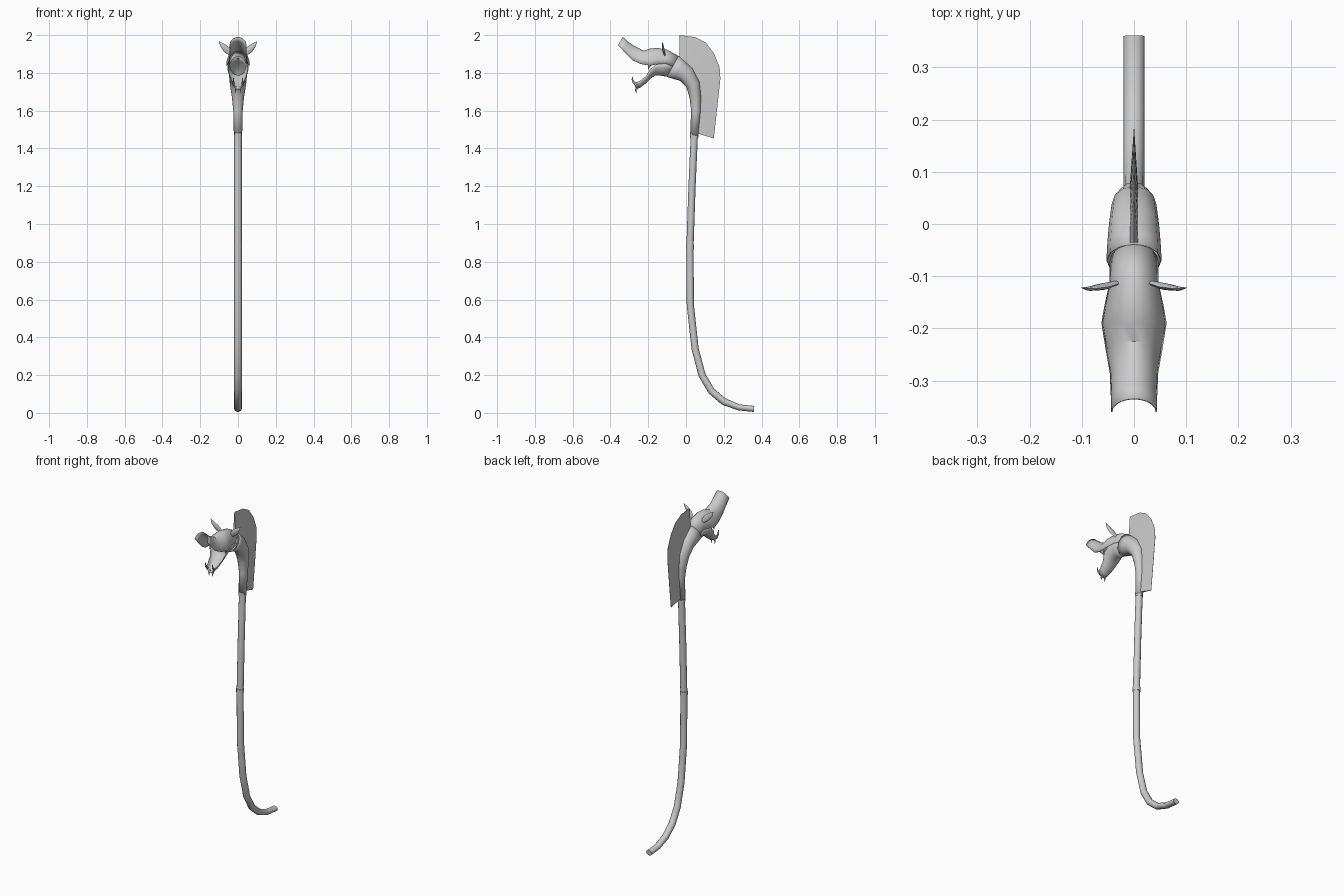
import bpy, bmesh, math
from mathutils import Vector


def finish(name, rings, closed=True, caps=(), thickness=0.0, angle=40):
    """Skin a list of point rings into one object."""
    bm = bmesh.new()
    vs = [[bm.verts.new(p) for p in ring] for ring in rings]
    n = len(rings[0])
    for a, b in zip(vs, vs[1:]):
        for i in range(n if closed else n - 1):
            j = (i + 1) % n
            bm.faces.new((a[i], a[j], b[j], b[i]))
    for c in caps:
        bm.faces.new(vs[c])
    bmesh.ops.remove_doubles(bm, verts=bm.verts, dist=1e-5)
    bmesh.ops.recalc_face_normals(bm, faces=bm.faces)
    me = bpy.data.meshes.new(name)
    bm.to_mesh(me)
    bm.free()
    ob = bpy.data.objects.new(name, me)
    bpy.context.collection.objects.link(ob)
    if thickness:
        mod = ob.modifiers.new("wall", "SOLIDIFY")
        mod.thickness = thickness
        mod.offset = 0
    bpy.ops.object.select_all(action='DESELECT')
    ob.select_set(True)
    bpy.context.view_layer.objects.active = ob
    bpy.ops.object.shade_smooth_by_angle(angle=math.radians(angle))
    return ob


def tube(name, path, sides=12, x=0.0, **kw):
    """Path of (y, z, depth radius, width radius) in the side plane."""
    rings = []
    for i, (y, z, r, w) in enumerate(path):
        a, b = path[max(i - 1, 0)], path[min(i + 1, len(path) - 1)]
        t = Vector((0, b[0] - a[0], b[1] - a[1])).normalized()
        side = Vector((0, t.z, -t.y))
        c = Vector((x, y, z))
        rings.append([c + side * r * math.cos(k * math.tau / sides)
                      + Vector((w * math.sin(k * math.tau / sides), 0, 0)) for k in range(sides)])
    return finish(name, rings, **kw)


def jaw(name, stations, n=10):
    """Half-elliptic shell; stations are (crown y, z, rim y, z, half width)."""
    rings = []
    for cy, cz, ry, rz, w in stations:
        ring = []
        for k in range(n + 1):
            t = math.pi * (k / n - 0.5)
            h = math.cos(t)
            ring.append((w * math.sin(t), ry + (cy - ry) * h, rz + (cz - rz) * h))
        rings.append(ring)
    return finish(name, rings, closed=False, thickness=0.003)


# long pipe with curved tail
pipe = [(0.36, 0.021), (0.28, 0.029), (0.2, 0.06), (0.135, 0.115), (0.085, 0.2),
        (0.048, 0.34), (0.023, 0.57), (0.021, 0.88), (0.032, 1.2), (0.044, 1.47)]
tube("pipe", [(y, z, 0.016 if i < 2 else 0.019, 0.02) for i, (y, z) in enumerate(pipe)],
     caps=(0,))

# pipe joints
for k, (y, z) in enumerate([(0.021, 0.88), (0.044, 1.47)]):
    tube(f"joint_{k + 1}", [(y, z - 0.012, 0.022, 0.022), (y, z + 0.012, 0.022, 0.022)], caps=(0, 1))

# flaring neck
tube("neck", [(0.044, 1.47, 0.021, 0.021), (0.053, 1.6, 0.025, 0.024), (0.05, 1.67, 0.03, 0.031),
              (0.037, 1.74, 0.037, 0.042), (0.0, 1.793, 0.047, 0.047),
              (-0.035, 1.815, 0.055, 0.05), (-0.07, 1.835, 0.063, 0.052)], thickness=0.002)

# head: upper and lower halves that open into the mouth
jaw("upper_jaw", [(-0.04, 1.888, -0.07, 1.835, 0.045), (-0.10, 1.921, -0.11, 1.85, 0.045),
                  (-0.155, 1.931, -0.155, 1.845, 0.055), (-0.19, 1.927, -0.19, 1.838, 0.061),
                  (-0.225, 1.916, -0.24, 1.847, 0.053), (-0.28, 1.945, -0.285, 1.868, 0.045),
                  (-0.31, 1.966, -0.33, 1.915, 0.043), (-0.335, 1.989, -0.36, 1.947, 0.043)])
jaw("lower_jaw", [(-0.10, 1.781, -0.07, 1.835, 0.045), (-0.135, 1.787, -0.11, 1.85, 0.045),
                  (-0.165, 1.787, -0.155, 1.845, 0.055), (-0.185, 1.773, -0.19, 1.82, 0.054),
                  (-0.205, 1.753, -0.212, 1.782, 0.043), (-0.24, 1.725, -0.245, 1.757, 0.034),
                  (-0.265, 1.714, -0.275, 1.745, 0.026)])

# fangs and ears on both sides
for s, side in ((-1, "left"), (1, "right")):
    tube(f"lower_fang_{side}", [(-0.262, 1.735, 0.008, 0.006), (-0.277, 1.75, 0.006, 0.005),
                                (-0.284, 1.765, 0.004, 0.003), (-0.282, 1.782, 0.0004, 0.0004)],
         sides=6, x=s * 0.024, caps=(0,))
    tube(f"chin_fang_{side}", [(-0.255, 1.725, 0.007, 0.005), (-0.266, 1.71, 0.005, 0.004),
                               (-0.264, 1.693, 0.0004, 0.0004)], sides=6, x=s * 0.012, caps=(0,))
    tube(f"upper_fang_{side}", [(-0.19, 1.85, 0.011, 0.005), (-0.195, 1.835, 0.007, 0.004),
                                (-0.2, 1.818, 0.0004, 0.0004)], sides=6, x=s * 0.052, caps=(0,))
    rings = []
    for x, z, w, y in ((0.035, 1.898, 0.012, -0.113), (0.06, 1.923, 0.019, -0.12),
                       (0.085, 1.948, 0.012, -0.124), (0.102, 1.967, 0.0004, -0.122)):
        rings.append([(s * (x - 0.7 * w * math.cos(a)), y + 0.35 * w * math.sin(a),
                       z + 0.7 * w * math.cos(a)) for a in (k * math.tau / 8 for k in range(8))])
    finish(f"ear_{side}", rings, caps=(0, 3))

# wedge-shaped crest following the neck (inner y, z, outer y, z)
crest = [(0.06, 1.48, 0.147, 1.453), (0.07, 1.6, 0.166, 1.62), (0.066, 1.7, 0.182, 1.77),
         (0.052, 1.77, 0.178, 1.83), (0.035, 1.81, 0.15, 1.9), (0.015, 1.835, 0.105, 1.96),
         (-0.01, 1.855, 0.05, 1.989), (-0.035, 1.878, -0.035, 2.0)]
finish("crest", [[(-0.008, a, b), (-0.0005, c, d), (0.0005, c, d), (0.008, a, b)]
                 for a, b, c, d in crest], caps=(0, -1), angle=30)
